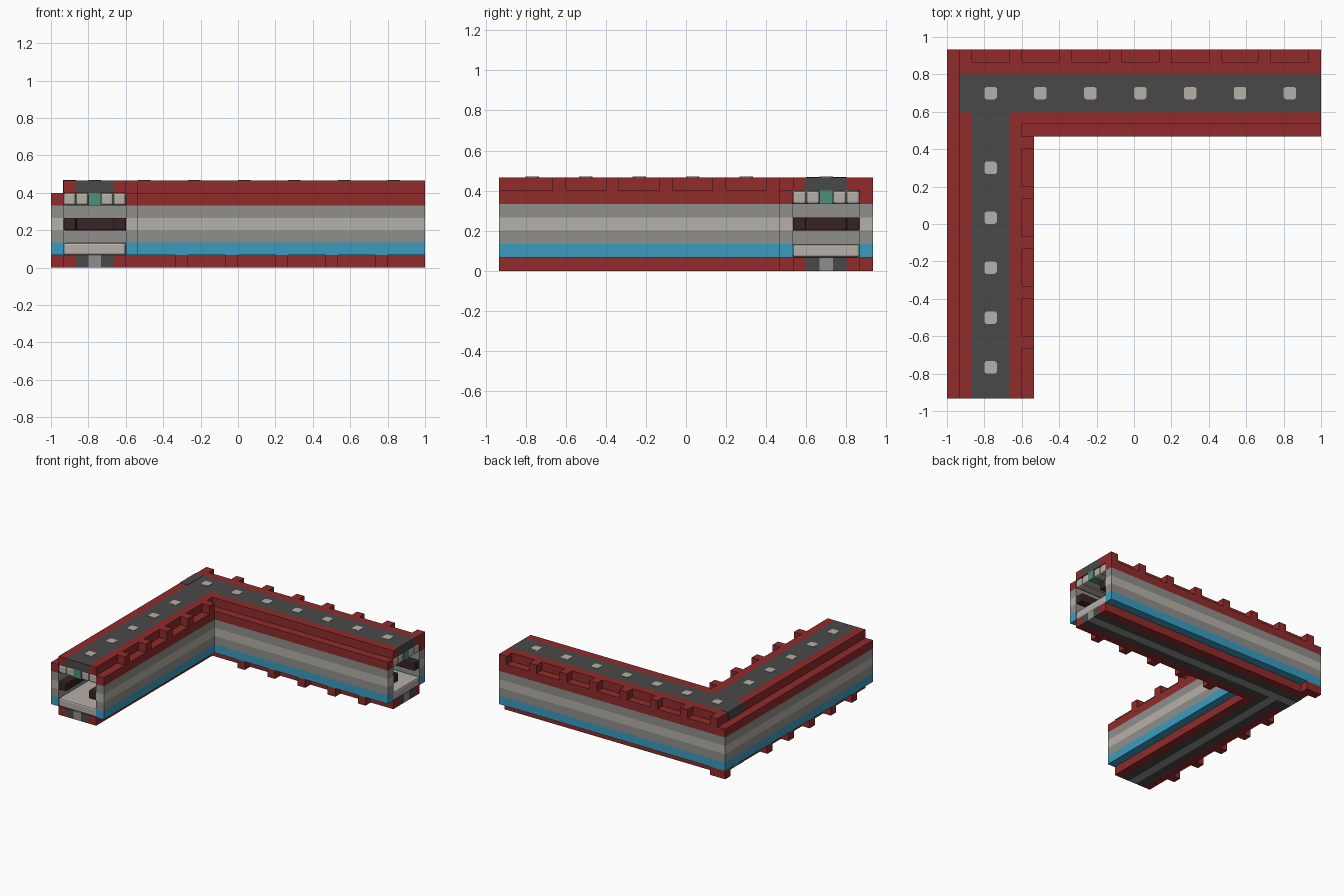
import bpy
import bmesh

cube = bpy.data.objects.get("Cube")
if cube:
    bpy.data.objects.remove(cube, do_unlink=True)

U = 1 / 15  # size of one block


def linear(c):
    return c / 12.92 if c <= 0.04045 else ((c + 0.055) / 1.055) ** 2.4


def material(name, code):
    rgb = [linear(int(code[n:n + 2], 16) / 255) for n in range(0, len(code), 2)]
    mat = bpy.data.materials.new(name)
    mat.use_nodes = True
    mat.diffuse_color = (*rgb, 1)
    bsdf = mat.node_tree.nodes["Principled BSDF"]
    bsdf.inputs["Base Color"].default_value = (*rgb, 1)
    bsdf.inputs["Roughness"].default_value = 0.8
    return mat


red = material("dark_red", "902B2B")
dark = material("charcoal", "494949")
grey = material("mid_grey", "8F8F8D")
light = material("warm_light_grey", "B6B0A8")
blue = material("blue", "3A9CC0")
green = material("green", "4F907A")
brown = material("dark_brown", "3A2424")


def build(name, mat, prisms, bevel=0):
    """One object from upright prisms (outline, bottom, top) in block units."""
    bm = bmesh.new()
    for outline, z0, z1 in prisms:
        rings = [[bm.verts.new(((x - 15) * U, (y - 14) * U, z * U))
                  for x, y in outline] for z in (z0, z1)]
        bm.faces.new(rings[0][::-1])
        bm.faces.new(rings[1])
        count = len(outline)
        for n in range(count):
            m = (n + 1) % count
            bm.faces.new((rings[0][n], rings[0][m], rings[1][m], rings[1][n]))
    mesh = bpy.data.meshes.new(name)
    bm.to_mesh(mesh)
    bm.free()
    mesh.materials.append(mat)
    obj = bpy.data.objects.new(name, mesh)
    bpy.context.collection.objects.link(obj)
    if bevel:
        mod = obj.modifiers.new("soft_edges", "BEVEL")
        mod.width = bevel
        mod.segments = 2
    return obj


def box(x0, x1, y0, y1, z0, z1):
    return [(x0, y0), (x1, y0), (x1, y1), (x0, y1)], z0, z1


def bend(a, b, z0, z1):
    """L-shaped run, a to b blocks out from the inner wall."""
    return [(7 - b, 0), (7 - a, 0), (7 - a, 21 + a), (30, 21 + a),
            (30, 21 + b), (7 - b, 21 + b)], z0, z1


def stud(x, y):
    """Square lamp with clipped corners, just above the roof."""
    h, c = 0.5, 0.35
    return [(x - c, y - h), (x + c, y - h), (x + h, y - c), (x + h, y + c),
            (x + c, y + h), (x - c, y + h), (x - h, y + c), (x - h, y - c)], 6.5, 7.04


# Striped side walls
for side, a in (("inner", 0), ("outer", 6)):
    for z, (part, mat) in enumerate((("lower_band", blue), ("grey_band_low", grey),
                                     ("light_band", light), ("grey_band_high", grey),
                                     ("upper_band", red)), start=1):
        build(f"{side}_{part}", mat, [bend(a, a + 1, z, z + 1)])

# Roof and floor with red borders
for part, z in (("roof", 6), ("floor", 0)):
    build(f"{part}_borders", red, [bend(1, 2, z, z + 1), bend(5, 6, z, z + 1)])
E = 0.03
build("roof_strip", dark, [bend(2, 5, 6, 7), box(1 - E, 2, 23, 26, 6, 7 + E)])
build("floor_strips", dark, [bend(2, 3, 0, 1), bend(4, 5, 0, 1),
                             box(1 - E, 2, 23, 24, -E / 9, 1),
                             box(1 - E, 2, 25, 26, -E / 9, 1)])
build("floor_middle_strip", grey, [bend(3, 4, 0, 1),
                                   box(1 - E, 3, 24, 25, -E / 9, 1)])

# Teeth on the upper and lower edges
build("upper_teeth", red,
      [box(x, x + 1, 27, 28, 6, 7) for x in range(1, 30, 4)]
      + [box(6, 7, y, y + 1, 6, 7) for y in range(4, 21, 4)])
build("lower_teeth", red,
      [box(x, x + 1, 21, 22, 0, 1) for x in range(10, 27, 4)]
      + [box(0, 1, y, y + 1, 0, 1) for y in range(3, 20, 4)]
      + [box(0, 2, 27, 28, 0, 1)])

# Roof lamps
build("roof_lamps", light,
      [stud(x + 0.5, 24.5) for x in range(3, 28, 4)]
      + [stud(3.5, y + 0.5) for y in range(2, 19, 4)])

# Lining of the hollow passage
build("passage_floor", light, [bend(1, 6, 1, 2)], 0.012)
build("passage_ceiling", light, [bend(a, a + 1, 5, 6) for a in (1, 2, 4, 5)], 0.012)
build("ceiling_light_strip", green, [bend(3, 4, 5, 6)])
build("passage_rails", brown, [bend(1, 2, 3, 4), bend(5, 6, 3, 4)], 0.008)
